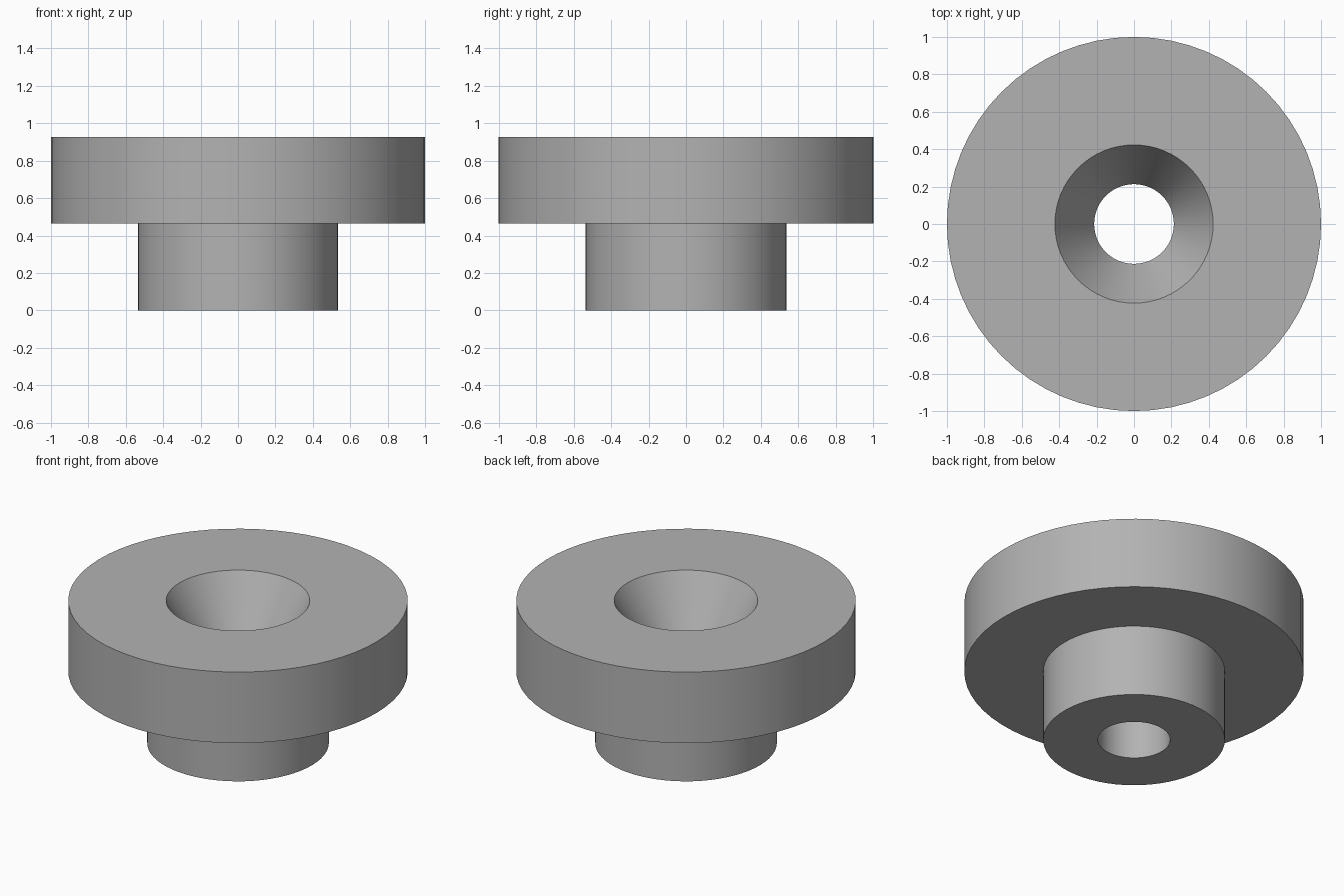
import bpy
import bmesh
import math

SEGMENTS = 64

cube = bpy.data.objects.get("Cube")
if cube:
    bpy.data.objects.remove(cube, do_unlink=True)

# Plain grey material
grey = bpy.data.materials.new("plain_grey")
grey.use_nodes = True
colour = (0.45, 0.45, 0.45, 1.0)
grey.diffuse_color = colour
grey.node_tree.nodes["Principled BSDF"].inputs["Base Color"].default_value = colour


def lathe(name, profile):
    """Revolve a closed (radius, height) profile around z."""
    bm = bmesh.new()
    rings = []
    for radius, height in profile:
        ring = []
        for i in range(SEGMENTS):
            a = 2 * math.pi * i / SEGMENTS
            ring.append(bm.verts.new((radius * math.cos(a), radius * math.sin(a), height)))
        rings.append(ring)
    for k, low in enumerate(rings):
        high = rings[(k + 1) % len(rings)]
        for i in range(SEGMENTS):
            j = (i + 1) % SEGMENTS
            bm.faces.new((low[i], low[j], high[j], high[i]))
    bmesh.ops.recalc_face_normals(bm, faces=bm.faces)
    mesh = bpy.data.meshes.new(name)
    bm.to_mesh(mesh)
    bm.free()
    mesh.materials.append(grey)
    obj = bpy.data.objects.new(name, mesh)
    bpy.context.collection.objects.link(obj)
    bpy.ops.object.select_all(action="DESELECT")
    obj.select_set(True)
    bpy.context.view_layer.objects.active = obj
    bpy.ops.object.shade_smooth_by_angle(angle=math.radians(20))
    return obj


# Stepped bushing: narrow neck, wide flange, tapered mouth and straight bore
lathe("flanged_bushing", [
    (0.213, 0.0), (0.535, 0.0),       # neck base
    (0.535, 0.465), (1.0, 0.465),     # flange underside
    (1.0, 0.927), (0.423, 0.927),     # flange top
    (0.213, 0.56),                    # end of the taper
])
